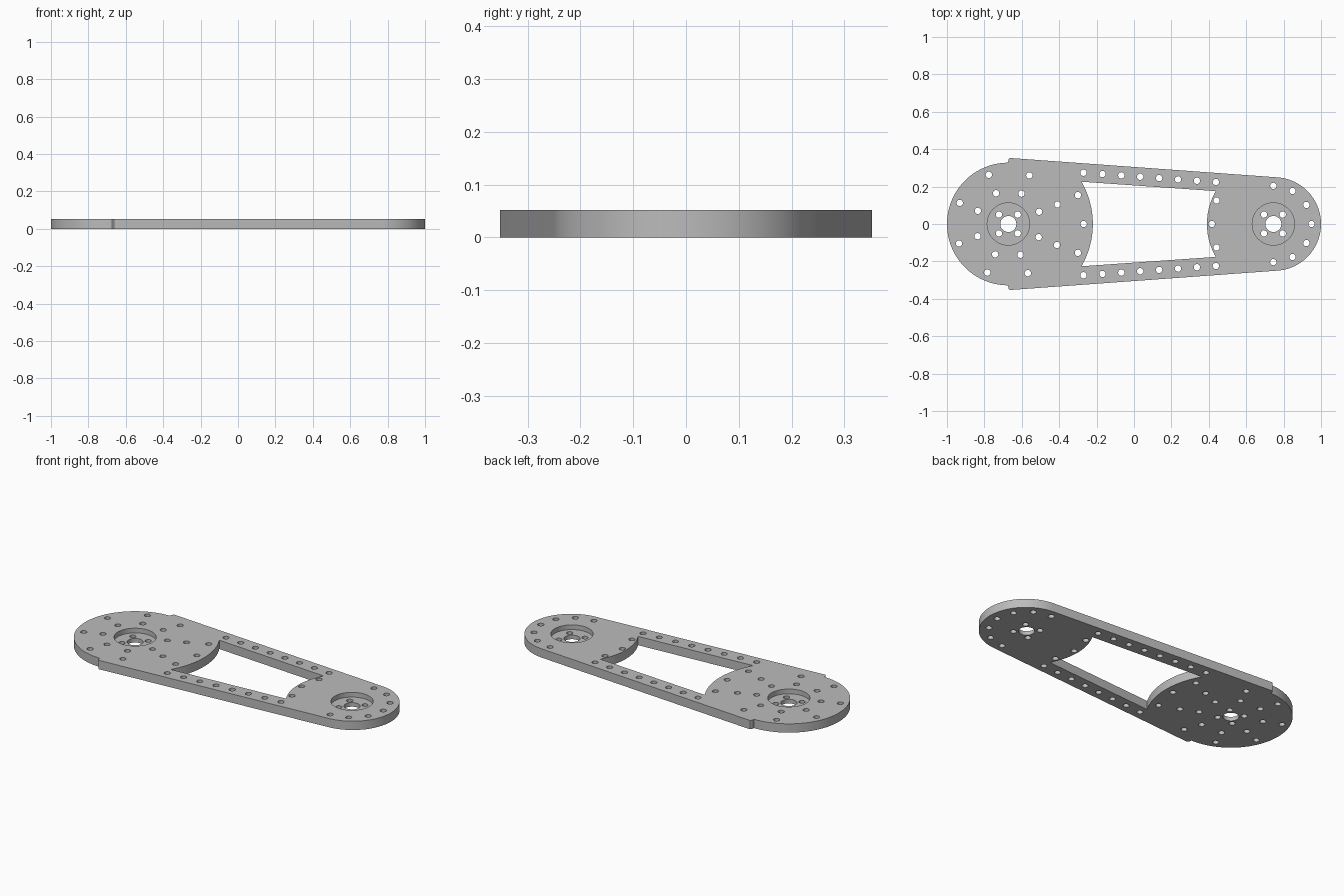
import bpy, bmesh
from math import sin, cos, pi, radians, sqrt, atan2
from mathutils import Vector

cube = bpy.data.objects.get("Cube")
if cube:
    bpy.data.objects.remove(cube, do_unlink=True)

THICK, FLOOR = 0.052, 0.024
BIG, SMALL = Vector((-0.672, 0)), Vector((0.745, 0))
HOLE = 0.017


def polar(c, r, deg):
    return Vector((c.x + r * cos(radians(deg)), c.y + r * sin(radians(deg))))


def arc(c, r, a0, a1, n):
    return [polar(c, r, a0 + (a1 - a0) * i / n) for i in range(n + 1)]


def circle(c, r, n=20):
    return arc(c, r, 0, 360, n)[:-1]


def mirrored(points):
    return [Vector((p.x, -p.y)) for p in reversed(points)]


bm = bmesh.new()


def ring(points, z):
    verts = [bm.verts.new((p.x, p.y, z)) for p in points]
    return verts, [bm.edges.new((v, verts[i - 1])) for i, v in enumerate(verts)]


def wall(points, z0, z1):
    """Upright wall along a closed outline; returns its lower and upper edges."""
    (low, low_edges), (high, high_edges) = ring(points, z0), ring(points, z1)
    for i in range(len(low)):
        bm.faces.new((low[i - 1], low[i], high[i], high[i - 1]))
    return low_edges, high_edges


def cap(edges, up):
    bmesh.ops.triangle_fill(bm, use_beauty=True, edges=edges, normal=(0, 0, up))


# Outer outline: rounded ends, tapering sides and a small shoulder by the big end
tip = Vector((0.75, 0))
tangent = 90 - 4.15
upper = arc(tip, 0.25, 0, tangent, 20)
upper += [Vector((-0.664, 0.353)), Vector((-0.671, 0.345)), Vector((-0.674, 0.328))]
upper += arc(BIG, 0.328, 92, 180, 24)
outline = upper + mirrored(upper)[1:-1]

# Window with an arc at either end
half_a = math_a = 30.0
window = arc(BIG, 0.452, -half_a, half_a, 24)
window += arc(SMALL, 0.355, 180 - 29.7, 180 + 29.7, 20)

bottom, top = [], []
for shape in (outline, window):
    low, high = wall(shape, 0, THICK)
    bottom += low
    top += high

# Small holes: two rings in the big end, a half ring in the small end
centres = [polar(BIG, r, 21.6 + 45 * k) for r in (0.283, 0.177) for k in range(8)]
centres += [polar(SMALL, 0.204, a) for a in range(-90, 91, 30)]
# Holes beside the window arcs and along both side bars
for a in (-22.5, 0, 22.5):
    centres += [polar(BIG, 0.403, a), polar(SMALL, 0.329, 180 + a)]
for i in range(8):
    for s in (-1, 1):
        centres.append(Vector((-0.27 + 0.1011 * i, s * (0.274 - 0.0071 * i))))
for c in centres:
    low, high = wall(circle(c, HOLE), 0, THICK)
    bottom += low
    top += high

# Round pockets with a shaft hole and four screw holes in the floor
for c in (BIG, SMALL):
    floor, high = wall(circle(c, 0.113, 48), FLOOR, THICK)
    top += high
    holes = [circle(c, 0.043, 28)] + [circle(polar(c, 0.071, 45 + 90 * k), HOLE) for k in range(4)]
    for shape in holes:
        low, high = wall(shape, 0, FLOOR)
        bottom += low
        floor += high
    cap(floor, 1)

cap(bottom, -1)
cap(top, 1)
bmesh.ops.recalc_face_normals(bm, faces=bm.faces)

mesh = bpy.data.meshes.new("side_plate")
bm.to_mesh(mesh)
bm.free()
plate = bpy.data.objects.new("side_plate", mesh)
bpy.context.collection.objects.link(plate)

# Plain grey metal
grey = bpy.data.materials.new("grey")
grey.use_nodes = True
colour = (0.5, 0.5, 0.5, 1)
grey.diffuse_color = colour
grey.node_tree.nodes["Principled BSDF"].inputs["Base Color"].default_value = colour
mesh.materials.append(grey)

bpy.context.view_layer.objects.active = plate
plate.select_set(True)
bpy.ops.object.shade_smooth_by_angle(angle=radians(30))
